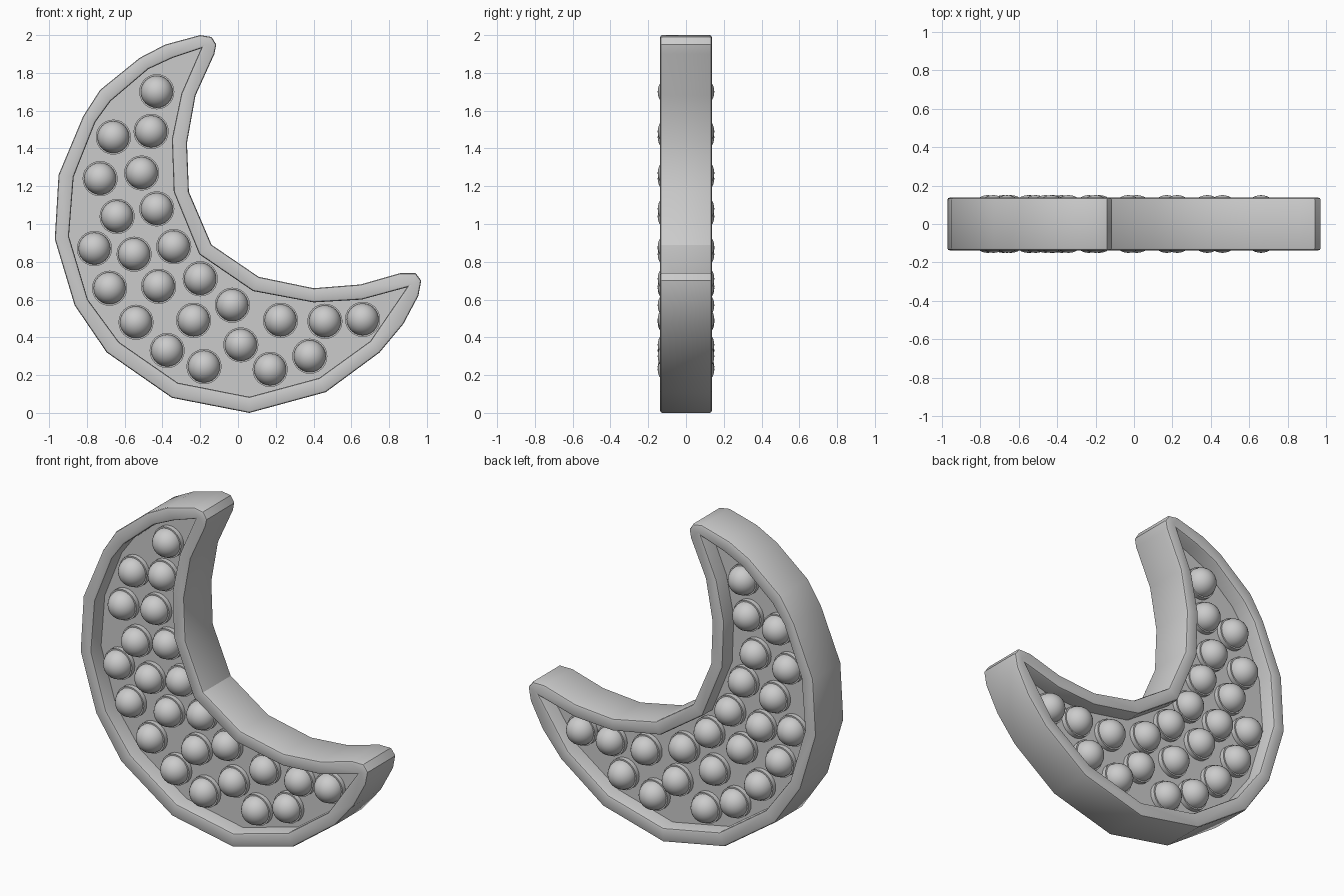
import bpy
import bmesh
import math

# Remove the default cube only
cube = bpy.data.objects.get("Cube")
if cube:
    bpy.data.objects.remove(cube, do_unlink=True)

RIM_HALF, PANEL_HALF, EDGE_ROUND = 0.137, 0.04, 0.012
BULB_RADIUS, COLLAR_RADIUS, COLLAR_HEIGHT = 0.085, 0.093, 0.028

# Crescent outlines as (x, z)
OUTER = [(-.2, 2), (-.14, 1.99), (-.115, 1.95), (-.125, 1.9), (-.225, 1.68),
         (-.27, 1.43), (-.26, 1.17), (-.14, .89), (.11, .72), (.4, .66),
         (.65, .68), (.86, .74), (.94, .74), (.97, .7), (.955, .62),
         (.875, .47), (.75, .32), (.465, .11), (.06, 0), (-.35, .08),
         (-.695, .32), (-.865, .57), (-.97, .92), (-.95, 1.26),
         (-.82, 1.57), (-.73, 1.71), (-.52, 1.88), (-.385, 1.95)]
INNER = [(-.195, 1.93), (-.3, 1.69), (-.35, 1.45), (-.34, 1.17), (-.205, .84),
         (.08, .645), (.4, .585), (.655, .6), (.895, .665), (.7, .38),
         (.43, .185), (.06, .085), (-.32, .16), (-.63, .375), (-.795, .6),
         (-.895, .935), (-.87, 1.25), (-.755, 1.54), (-.675, 1.65),
         (-.475, 1.82), (-.345, 1.88)]

# Bulb centres as (x, z)
BULBS = [(-.43, 1.7), (-.46, 1.49), (-.66, 1.46), (-.51, 1.27), (-.73, 1.24),
         (-.43, 1.08), (-.64, 1.04), (-.34, .88), (-.55, .84), (-.76, .87),
         (-.2, .71), (-.42, .67), (-.68, .66), (-.03, .57), (-.235, .49),
         (-.54, .48), (.225, .49), (.46, .485), (.66, .495), (.015, .36),
         (.38, .3), (-.375, .33), (-.18, .245), (.17, .23)]


def make_material(name, colour):
    mat = bpy.data.materials.new(name)
    mat.use_nodes = True
    mat.diffuse_color = colour
    mat.node_tree.nodes["Principled BSDF"].inputs["Base Color"].default_value = colour
    return mat


GREY = make_material("light grey", (0.6, 0.6, 0.6, 1))


def finish_mesh(bm, name, angle=30):
    """Turn a bmesh into mesh data, smooth except at sharp edges."""
    bmesh.ops.recalc_face_normals(bm, faces=bm.faces)
    mesh = bpy.data.meshes.new(name)
    bm.to_mesh(mesh)
    bm.free()
    mesh.shade_smooth()
    mesh.set_sharp_from_angle(angle=math.radians(angle))
    mesh.materials.append(GREY)
    return mesh


def add_object(name, mesh):
    obj = bpy.data.objects.new(name, mesh)
    bpy.context.scene.collection.objects.link(obj)
    return obj


def slab(name, outlines, half, rounding=0):
    """Fill the outlines (later ones are holes) and extrude along y."""
    bm = bmesh.new()
    for outline in outlines:
        verts = [bm.verts.new((x, -half, z)) for x, z in outline]
        for a, b in zip(verts, verts[1:] + verts[:1]):
            bm.edges.new((a, b))
    bmesh.ops.triangle_fill(bm, edges=bm.edges[:], use_beauty=True)
    grown = bmesh.ops.extrude_face_region(bm, geom=bm.faces[:], use_keep_orig=True)
    moved = [v for v in grown["geom"] if isinstance(v, bmesh.types.BMVert)]
    bmesh.ops.translate(bm, verts=moved, vec=(0, 2 * half, 0))
    bmesh.ops.recalc_face_normals(bm, faces=bm.faces)
    if rounding:
        # Round only the edges between a flat face and a side wall
        rims = [e for e in bm.edges if len(e.link_faces) == 2
                and abs(e.verts[0].co.y - e.verts[1].co.y) < half
                and e.calc_face_angle() > 1]
        bmesh.ops.bevel(bm, geom=rims, offset=rounding, segments=2,
                        profile=0.5, affect='EDGES', clamp_overlap=True)
    return add_object(name, finish_mesh(bm, name))


def dome_mesh():
    """Upper half of a sphere."""
    bm = bmesh.new()
    bmesh.ops.create_uvsphere(bm, u_segments=24, v_segments=16, radius=BULB_RADIUS)
    bmesh.ops.delete(bm, geom=[v for v in bm.verts if v.co.z < -0.001], context='VERTS')
    return finish_mesh(bm, "bulb")


def collar_mesh():
    """Short round socket standing on the panel."""
    bm = bmesh.new()
    bmesh.ops.create_cone(bm, cap_ends=True, segments=24, radius1=COLLAR_RADIUS,
                          radius2=COLLAR_RADIUS, depth=COLLAR_HEIGHT)
    return finish_mesh(bm, "bulb_socket")


# Frame and recessed panel
slab("crescent_frame", [OUTER, INNER], RIM_HALF, EDGE_ROUND)
slab("recessed_panel", [INNER], PANEL_HALF)

# Bulbs with sockets on both faces
dome, collar = dome_mesh(), collar_mesh()
for side, label in ((-1, "front"), (1, "back")):
    for x, z in BULBS:
        for part, mesh, depth in (
                ("bulb_socket", collar, PANEL_HALF + COLLAR_HEIGHT / 2),
                ("bulb", dome, PANEL_HALF + COLLAR_HEIGHT - 0.003)):
            obj = add_object(f"{label}_{part}", mesh)
            obj.location = (x, side * depth, z)
            obj.rotation_euler.x = -side * math.pi / 2
